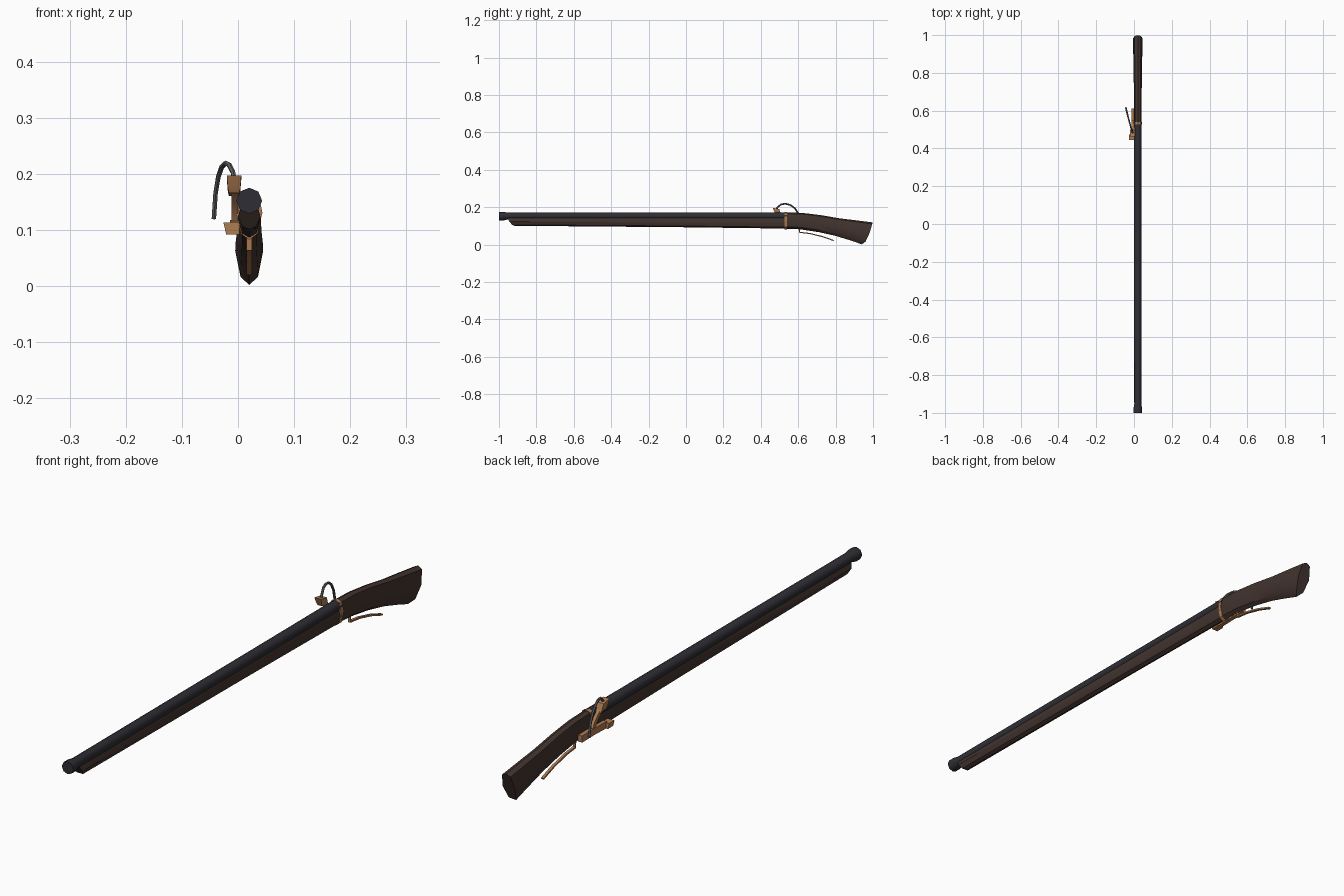
import bpy, bmesh, math
from mathutils import Vector

if "Cube" in bpy.data.objects:
    bpy.data.objects.remove(bpy.data.objects["Cube"])

CX = 0.02   # barrel and stock centre line


def mat(name, col):
    m = bpy.data.materials.new(name)
    m.diffuse_color = (*col, 1)
    m.use_nodes = True
    m.node_tree.nodes["Principled BSDF"].inputs["Base Color"].default_value = m.diffuse_color
    return m


IRON = mat("dark_iron", (0.028, 0.027, 0.035))
WOOD = mat("dark_wood", (0.055, 0.034, 0.028))
BRASS = mat("brass", (0.42, 0.2, 0.085))
CORD = mat("grey_cord", (0.12, 0.12, 0.12))


def loft(name, rings, material, angle=35):
    """Skin a list of equal-length closed rings and cap both ends."""
    bm = bmesh.new()
    vs = [[bm.verts.new(p) for p in r] for r in rings]
    n = len(vs[0])
    for a, b in zip(vs, vs[1:]):
        for i in range(n):
            j = (i + 1) % n
            bm.faces.new((a[i], a[j], b[j], b[i]))
    bm.faces.new(vs[0])
    bm.faces.new(vs[-1])
    bmesh.ops.recalc_face_normals(bm, faces=bm.faces)
    me = bpy.data.meshes.new(name)
    bm.to_mesh(me)
    bm.free()
    me.materials.append(material)
    ob = bpy.data.objects.new(name, me)
    bpy.context.collection.objects.link(ob)
    bpy.context.view_layer.objects.active = ob
    ob.select_set(True)
    bpy.ops.object.shade_smooth_by_angle(angle=math.radians(angle))
    ob.select_set(False)
    return ob


def tube(name, path, w, h, sides, material):
    """Sweep a regular section (w across x, h in the other direction) along a path."""
    pts = [Vector(p) for p in path]
    rings = []
    for i, p in enumerate(pts):
        t = (pts[min(i + 1, len(pts) - 1)] - pts[max(i - 1, 0)]).normalized()
        side = (Vector((1, 0, 0)) - t * t.x).normalized()
        up = side.cross(t)
        k = 1 / math.cos(math.pi / sides) if sides == 4 else 1
        rings.append([p + side * (w * k * math.cos(a)) + up * (h * k * math.sin(a))
                      for a in (2 * math.pi * (s + 0.5) / sides for s in range(sides))])
    return loft(name, rings, material)


def ring(y, r, z=0.153):
    return [(CX + r * math.sin(a), y, z + r * math.cos(a))
            for a in (2 * math.pi * i / 8 for i in range(8))]


# Barrel with a flared muzzle
loft("barrel", [ring(-1, 0.023, 0.152), ring(-0.975, 0.023, 0.152), ring(-0.955, 0.0185),
                ring(0.3, 0.0195), ring(0.54, 0.02)], IRON, 50)

# Stock: (half width fraction, height fraction) outline, lofted along the gun
HALF = [(0, 1), (0.68, 0.93), (1, 0.52), (0.62, 0.12), (0, 0)]
OUTLINE = HALF + [(-u, t) for u, t in HALF[-2:0:-1]]


def section(yt, zt, yb, zb, hw):
    return [(CX + u * hw, yb + (yt - yb) * math.sqrt(t), zb + (zt - zb) * t)
            for u, t in OUTLINE]


loft("forestock", [section(-0.955, 0.145, -0.917, 0.101, 0.02),
                   section(0.0, 0.148, 0.0, 0.093, 0.02),
                   section(0.535, 0.15, 0.535, 0.086, 0.021)], WOOD)
loft("butt_stock", [section(0.535, 0.172, 0.535, 0.085, 0.021),
                    section(0.62, 0.170, 0.61, 0.082, 0.021),
                    section(0.72, 0.158, 0.71, 0.067, 0.021),
                    section(0.82, 0.141, 0.80, 0.047, 0.022),
                    section(0.91, 0.130, 0.875, 0.024, 0.024),
                    section(0.998, 0.119, 0.94, 0.002, 0.025)], WOOD)

# Brass band where barrel meets butt
loft("barrel_band", [section(y, 0.175, y, 0.082, 0.0235) for y in (0.526, 0.54)], BRASS)

# Trigger lever under the wrist
tube("trigger_lever", [(CX, 0.607, 0.085), (CX, 0.607, 0.066), (CX, 0.66, 0.06),
                       (CX, 0.73, 0.043), (CX, 0.79, 0.022)], 0.005, 0.003, 4, BRASS)

# Lock plate along the left side, with the flared pan at its front
tube("lock_plate", [(-0.006, 0.612, 0.105), (-0.006, 0.54, 0.106), (-0.006, 0.47, 0.104)],
     0.008, 0.012, 4, BRASS)


def slab(y, x0, x1, z0, z1, taper):
    return [(x0 + taper, y, z0), (x1, y, z0), (x1, y, z1), (x0, y, z1)]


loft("flash_pan", [slab(0.445, -0.026, 0.003, 0.092, 0.113, 0.005),
                   slab(0.475, -0.026, 0.003, 0.092, 0.113, 0.005)], BRASS)

# Serpentine arm and the match clamp on top of it
tube("serpentine_arm", [(-0.006, 0.545, 0.108), (-0.006, 0.535, 0.13),
                        (-0.006, 0.515, 0.152), (-0.006, 0.49, 0.172)],
     0.006, 0.007, 4, BRASS)
loft("match_clamp", [[(-0.007 + sx * w, yc + sy * 0.017, z - sy * 0.003)
                      for sx, sy in ((-1, -1), (1, -1), (1, 1), (-1, 1))]
                     for z, yc, w in ((0.163, 0.494, 0.009), (0.170, 0.49, 0.011),
                                      (0.194, 0.481, 0.013))], BRASS)

# Match cord looping back from the clamp
tube("match_cord", [(-0.006, 0.478, 0.185), (-0.009, 0.492, 0.203), (-0.016, 0.51, 0.216),
                    (-0.022, 0.532, 0.219), (-0.029, 0.558, 0.212), (-0.035, 0.582, 0.195),
                    (-0.040, 0.602, 0.165), (-0.043, 0.615, 0.12)], 0.0045, 0.0045, 6, CORD)
